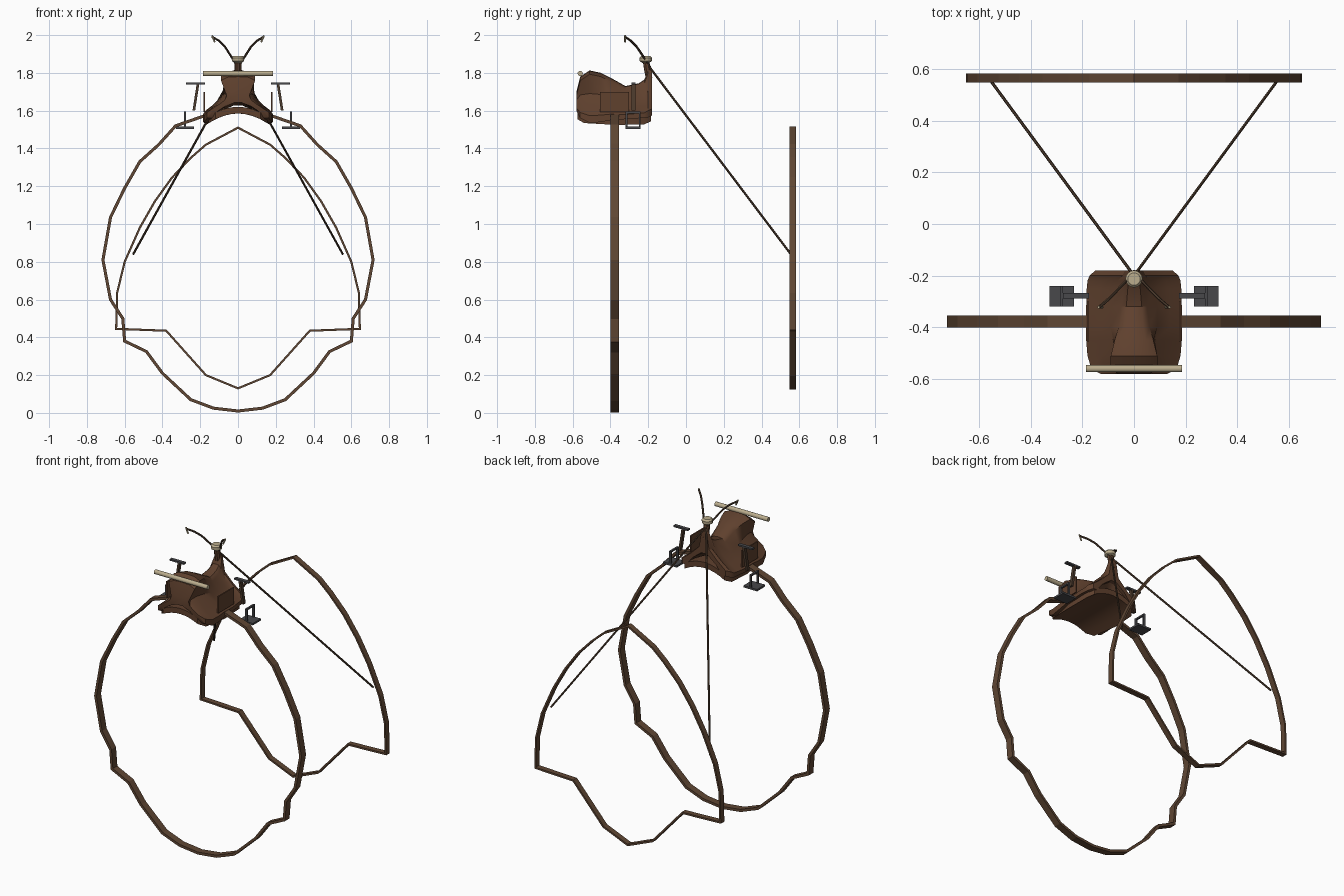
import bpy, bmesh, math
from mathutils import Vector

if "Cube" in bpy.data.objects:
    bpy.data.objects.remove(bpy.data.objects["Cube"])


def material(name, rgb):
    m = bpy.data.materials.new(name)
    m.diffuse_color = (*rgb, 1)
    m.use_nodes = True
    m.node_tree.nodes["Principled BSDF"].inputs["Base Color"].default_value = m.diffuse_color
    return m


LEATHER = material("saddle leather", (0.115, 0.052, 0.027))
STRAP = material("strap leather", (0.115, 0.062, 0.034))
REIN = material("dark rein", (0.07, 0.042, 0.025))
BONE = material("pale bone", (0.50, 0.42, 0.27))
IRON = material("dark iron", (0.065, 0.065, 0.07))


def make(name, verts, faces, mat):
    bm = bmesh.new()
    vs = [bm.verts.new(v) for v in verts]
    for f in faces:
        bm.faces.new([vs[i] for i in f])
    bmesh.ops.recalc_face_normals(bm, faces=bm.faces)
    me = bpy.data.meshes.new(name)
    bm.to_mesh(me)
    bm.free()
    me.materials.append(mat)
    ob = bpy.data.objects.new(name, me)
    bpy.context.collection.objects.link(ob)
    return ob


def loft(name, rings, mat, closed=False):
    """Skin equal-length closed rings, capped unless the path is closed."""
    n, k = len(rings[0]), len(rings)
    faces = []
    for r in range(k if closed else k - 1):
        a, b = r * n, (r + 1) % k * n
        faces += [(a + i, a + (i + 1) % n, b + (i + 1) % n, b + i) for i in range(n)]
    if not closed:
        faces += [tuple(range(n)), tuple(range((k - 1) * n, k * n))]
    return make(name, [v for r in rings for v in r], faces, mat)


def smooth(ob, angle=40):
    bpy.ops.object.select_all(action='DESELECT')
    ob.select_set(True)
    bpy.context.view_layer.objects.active = ob
    bpy.ops.object.shade_smooth_by_angle(angle=math.radians(angle))


def box(name, center, size, mat):
    c, s = Vector(center), Vector(size) / 2
    rings = [[c + Vector((x * s.x, y * s.y, z * s.z))
              for x, y in ((-1, -1), (1, -1), (1, 1), (-1, 1))] for z in (-1, 1)]
    return loft(name, rings, mat)


def tube(name, points, radius, mat, sides=8):
    pts = [Vector(p) for p in points]
    rings = []
    for i, p in enumerate(pts):
        d = (pts[min(i + 1, len(pts) - 1)] - pts[max(i - 1, 0)]).normalized()
        u = d.cross(Vector((0.3, 1, 0.2))).normalized()
        v = d.cross(u)
        rings.append([p + radius * (math.cos(a) * u + math.sin(a) * v)
                      for a in (2 * math.pi * j / sides for j in range(sides))])
    return loft(name, rings, mat)


def hoop(name, half, y0, y1, thick):
    """Flat band following a mirrored outline in the x-z plane."""
    path = half + [(-x, z) for x, z in reversed(half[1:-1])]
    pts = [Vector(p) for p in path]
    rings = []
    for i, p in enumerate(pts):
        a = (p - pts[i - 1]).normalized()
        b = (pts[(i + 1) % len(pts)] - p).normalized()
        t = (a + b).normalized()
        n = Vector((-t.y, t.x)) * thick / 2 / max(t.dot(a), 0.6)
        o, q = p + n, p - n
        rings.append([(o.x, y0, o.y), (o.x, y1, o.y), (q.x, y1, q.y), (q.x, y0, q.y)])
    return loft(name, rings, STRAP, True)


# Girth and rear body straps
hoop("girth_strap", [(0, 1.61), (0.1, 1.6), (0.2, 1.565), (0.33, 1.52), (0.42, 1.42),
                     (0.52, 1.33), (0.60, 1.19), (0.675, 1.035), (0.715, 0.81),
                     (0.675, 0.60), (0.61, 0.50), (0.60, 0.38), (0.485, 0.325),
                     (0.40, 0.21), (0.25, 0.07), (0.13, 0.025), (0, 0.01)],
     -0.40, -0.355, 0.016)
hoop("rear_strap", [(0, 1.51), (0.17, 1.42), (0.25, 1.35), (0.35, 1.245), (0.44, 1.12),
                    (0.52, 0.98), (0.60, 0.80), (0.64, 0.635), (0.645, 0.445),
                    (0.38, 0.435), (0.17, 0.20), (0, 0.13)], 0.547, 0.582, 0.011)

# Saddle shell: y, crest z, crest half width, waist half width, skirt half width, hem z
stations = [(-0.58, 1.70, 0.06, 0.07, 0.13, 1.60),
            (-0.56, 1.78, 0.09, 0.06, 0.165, 1.56),
            (-0.51, 1.813, 0.09, 0.07, 0.18, 1.535),
            (-0.45, 1.80, 0.075, 0.08, 0.185, 1.54),
            (-0.40, 1.775, 0.06, 0.09, 0.185, 1.55),
            (-0.32, 1.73, 0.05, 0.09, 0.185, 1.555),
            (-0.25, 1.745, 0.04, 0.08, 0.183, 1.56),
            (-0.22, 1.765, 0.035, 0.065, 0.18, 1.56),
            (-0.20, 1.82, 0.025, 0.045, 0.172, 1.565),
            (-0.18, 1.82, 0.02, 0.035, 0.15, 1.575)]
rings = []
for y, zt, cw, ww, sw, zb in stations:
    h = zt - zb
    half = [(cw * 0.6, zt - 0.003), (cw, zt - 0.02), (ww, zb + h * 0.56),
            ((ww + sw) / 2, zb + h * 0.33), (sw, zb + h * 0.14), (sw, zb),
            (sw - 0.025, zb), (sw * 0.55, zb + h * 0.22), (0.02, zb + h * 0.42)]
    ring = [(0, y, zt)] + [(x, y, z) for x, z in half]
    rings.append(ring + [(-x, y, z) for x, z in reversed(half)])
smooth(loft("saddle_shell", rings, LEATHER), 30)

# Arched pad under the shell
rings = []
for y, w in ((-0.575, 0.12), (-0.54, 0.155), (-0.37, 0.17), (-0.22, 0.165), (-0.185, 0.14)):
    xs = [w * k / 4 for k in range(-4, 5)]
    arch = [(x, y, 1.62 - 2.1 * x * x) for x in xs]
    rings.append(arch + [(x, y, z - 0.035) for x, y, z in reversed(arch)])
smooth(loft("saddle_pad", rings, LEATHER))

# Bedroll bar, horn neck and horn cap
smooth(tube("bedroll_bar", [(-0.185, -0.56, 1.797), (0.185, -0.56, 1.797)], 0.014, BONE, 12))
smooth(tube("horn_neck", [(0, -0.195, 1.77), (0, -0.205, 1.82), (0, -0.212, 1.87)], 0.018, LEATHER))
rings = [[(r * math.cos(a), -0.213 + r * math.sin(a), z)
          for a in (2 * math.pi * j / 16 for j in range(16))]
         for r, z in ((0.018, 1.853), (0.032, 1.862), (0.033, 1.88), (0.024, 1.89))]
smooth(loft("horn_cap", rings, BONE))

for s, side in ((1, "right"), (-1, "left")):
    # Reins, curved handles and their tips
    tube(f"{side}_rein", [(0.0, -0.2, 1.84), (0.555 * s, 0.555, 0.84)][::1], 0.006, REIN, 6)
    tube(f"{side}_handle", [(0, -0.19, 1.83), (0.035 * s, -0.225, 1.885),
                            (0.07 * s, -0.262, 1.94), (0.10 * s, -0.292, 1.97),
                            (0.135 * s, -0.322, 1.99)], 0.006, REIN, 6)
    tube(f"{side}_handle_tip", [(0.138 * s, -0.322, 1.998), (0.122 * s, -0.322, 1.962)],
         0.005, BONE, 6)
    # Side flap
    box(f"{side}_flap", (0.178 * s, -0.378, 1.645), (0.008, 0.155, 0.105), LEATHER)
    # Stirrup hanger and leather
    box(f"{side}_hanger_bar", (0.225 * s, -0.278, 1.744), (0.10, 0.022, 0.010), IRON)
    rings = [[(s * (x + dx), -0.278 + dy, z) for dx, dy in
              ((-0.007, -0.011), (0.007, -0.011), (0.007, 0.011), (-0.007, 0.011))]
             for x, z in ((0.212, 1.74), (0.234, 1.60))]
    loft(f"{side}_stirrup_leather", rings, REIN)
    # Stirrup frame and foot plate
    x = 0.28 * s
    for dy in (-0.035, 0.035):
        box(f"{side}_stirrup_post", (x, -0.28 + dy, 1.55), (0.012, 0.010, 0.09), IRON)
    box(f"{side}_stirrup_top", (x, -0.28, 1.59), (0.012, 0.08, 0.010), IRON)
    box(f"{side}_foot_plate", (x, -0.28, 1.51), (0.095, 0.08, 0.012), IRON)
